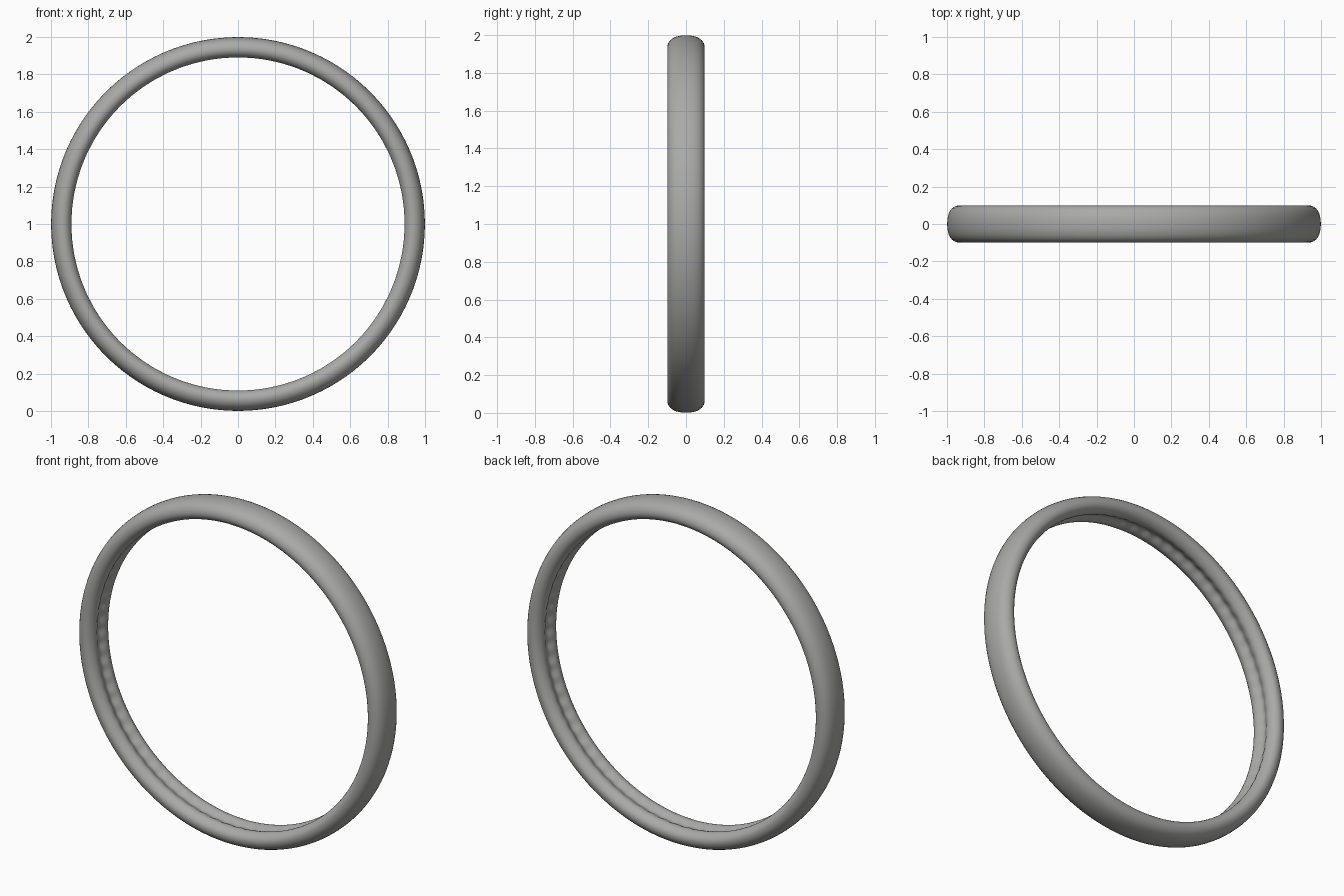
import bpy, bmesh, math

cube = bpy.data.objects.get("Cube")
if cube:
    bpy.data.objects.remove(cube, do_unlink=True)

# Plain warm grey for the whole ring
grey = bpy.data.materials.new("warm_grey")
grey.use_nodes = True
colour = (0.40, 0.40, 0.39, 1.0)
grey.diffuse_color = colour
grey.node_tree.nodes["Principled BSDF"].inputs["Base Color"].default_value = colour

SEGMENTS = 288
RIPPLES = 72
CENTRE_Z = 1.0

# Half cross-section: radius, half width, ripple height (crown to inner groove)
half = [(1.0, 0.0, 0), (0.997, 0.04, 0), (0.984, 0.075, 0), (0.96, 0.096, 0),
        (0.93, 0.102, 0), (0.907, 0.09, 0), (0.892, 0.067, 0),
        (0.888, 0.045, 0), (0.9, 0.022, 0.004), (0.914, 0.0, 0.002)]
section = half + [(r, -y, w) for r, y, w in reversed(half[1:-1])]

# Sweep the section round the y axis, with a rippled groove inside
bm = bmesh.new()
loops = []
for i in range(SEGMENTS):
    a = math.tau * i / SEGMENTS
    wave = math.cos(RIPPLES * a)
    loops.append([bm.verts.new(((r + w * wave) * math.cos(a), y,
                                CENTRE_Z + (r + w * wave) * math.sin(a)))
                  for r, y, w in section])
n = len(section)
for i in range(SEGMENTS):
    here, after = loops[i], loops[(i + 1) % SEGMENTS]
    for j in range(n):
        k = (j + 1) % n
        bm.faces.new((here[j], here[k], after[k], after[j]))
bmesh.ops.recalc_face_normals(bm, faces=bm.faces)
for face in bm.faces:
    face.smooth = True

mesh = bpy.data.meshes.new("ring_band")
bm.to_mesh(mesh)
bm.free()
mesh.materials.append(grey)
ring = bpy.data.objects.new("ring_band", mesh)
bpy.context.collection.objects.link(ring)

# Round off the section
soften = ring.modifiers.new("soften", "SUBSURF")
soften.levels = 1
soften.render_levels = 1
